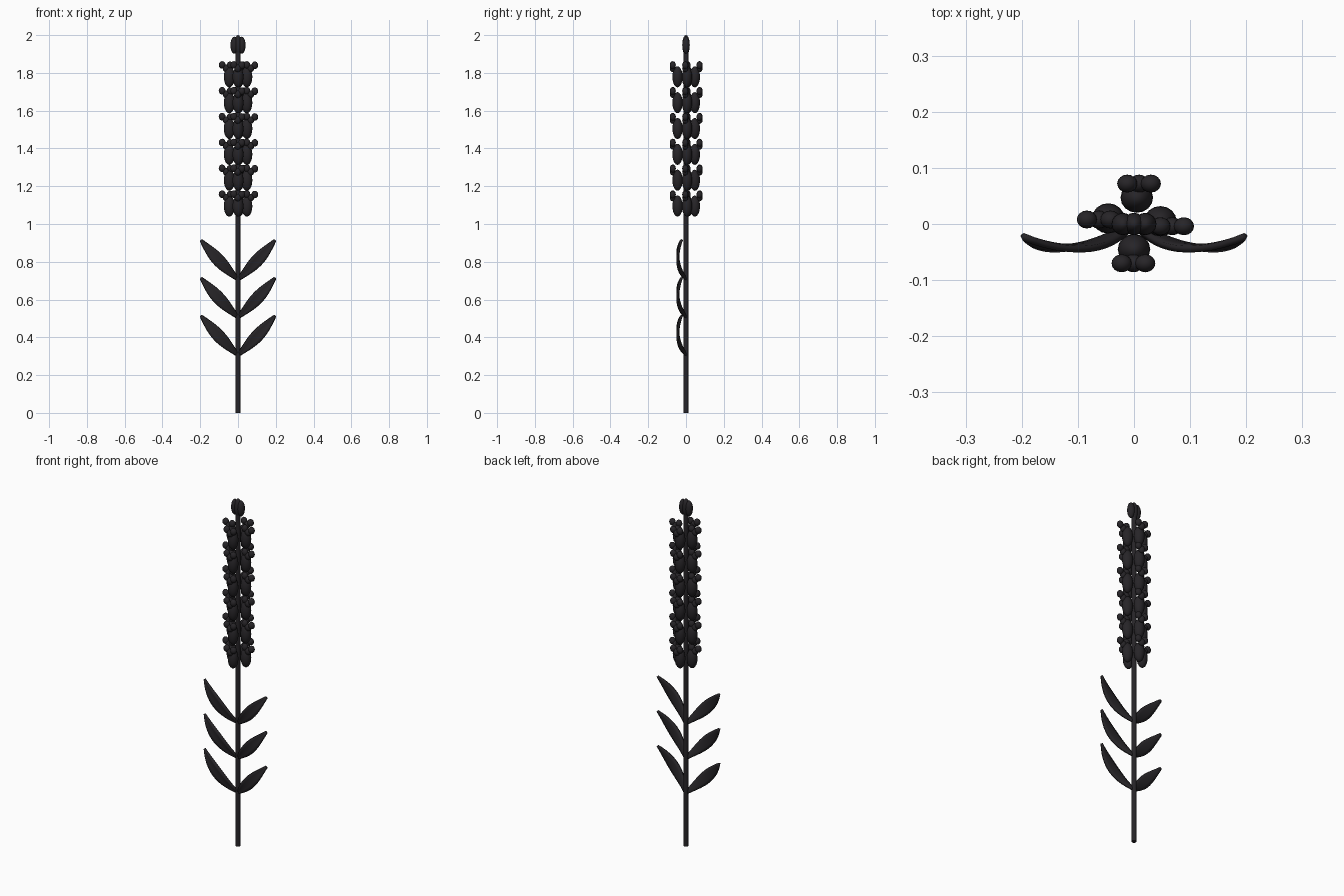
import bpy, bmesh, math
from mathutils import Matrix, Vector

if "Cube" in bpy.data.objects:
    bpy.data.objects.remove(bpy.data.objects["Cube"])

dark = bpy.data.materials.new("dark_plant")
dark.diffuse_color = (0.02, 0.018, 0.021, 1)
dark.use_nodes = True
dark.node_tree.nodes["Principled BSDF"].inputs["Base Color"].default_value = dark.diffuse_color


def finish(bm, name):
    bmesh.ops.recalc_face_normals(bm, faces=bm.faces)
    for f in bm.faces:
        f.smooth = True
    me = bpy.data.meshes.new(name)
    bm.to_mesh(me)
    bm.free()
    me.materials.append(dark)
    ob = bpy.data.objects.new(name, me)
    bpy.context.collection.objects.link(ob)
    return ob


def ball(bm, centre, radii):
    bmesh.ops.create_uvsphere(
        bm, u_segments=16, v_segments=10, radius=1,
        matrix=Matrix.Translation(centre) @ Matrix.Diagonal((*radii, 1)))


# Stem
bpy.ops.mesh.primitive_cylinder_add(vertices=16, radius=0.013, depth=1.92, location=(0, 0, 0.96))
stem = bpy.context.object
stem.name = "stem"
stem.data.materials.append(dark)
bpy.ops.object.shade_smooth_by_angle()

# Tip bud: three merged lobes
bm = bmesh.new()
for x, h in ((-0.02, 0.045), (0, 0.053), (0.02, 0.045)):
    ball(bm, (x, 0, 1.947), (0.02, 0.02, h))
finish(bm, "tip_bud")

# Flower whorls: four florets each, calyx plus three petals
sides = (  # calyx x, y, then petal centre x, y
    (0, -0.045, -0.001, -0.07), (0.005, 0.047, 0.009, 0.072),
    (-0.046, 0.01, -0.063, 0.008), (0.047, 0.005, 0.068, -0.004))
for i in range(6):
    z = 1.04 + 0.1368 * i
    bm = bmesh.new()
    for cx, cy, px, py in sides:
        ball(bm, (cx, cy, z + 0.055), (0.029, 0.027, 0.056))
        for dx, dz in ((-0.021, 0.118), (0, 0.1), (0.021, 0.116)):
            ball(bm, (px + dx, py, z + dz), (0.018, 0.016, 0.02))
    finish(bm, f"flower_whorl_{i + 1}")

# Leaves: curved blades in three mirrored pairs
N, M = 14, 4
for i, z0 in enumerate((0.3, 0.5, 0.7)):
    for side, label in ((1, "right"), (-1, "left")):
        bm = bmesh.new()
        rows = []
        for a in range(N + 1):
            t = a / N
            w = 0.007 + 0.027 * math.sin(math.pi * t ** 1.1) - 0.003 * t
            c = Vector((0.197 * t, -0.148 * t + 0.122 * t * t,
                        z0 + 0.005 + 0.185 * t + 0.025 * t * t))
            row = []
            for b in range(M + 1):
                s = 2 * b / M - 1
                p = c + Vector((0.74 * w * s, 0.004 * (1 - s * s), -0.67 * w * s))
                row.append(bm.verts.new((side * min(p.x, 0.2), p.y, p.z)))
            rows.append(row)
        for a in range(N):
            for b in range(M):
                bm.faces.new((rows[a][b], rows[a + 1][b], rows[a + 1][b + 1], rows[a][b + 1]))
        leaf = finish(bm, f"leaf_{label}_{i + 1}")
        mod = leaf.modifiers.new("thickness", 'SOLIDIFY')
        mod.thickness = 0.012
        mod.offset = 0
